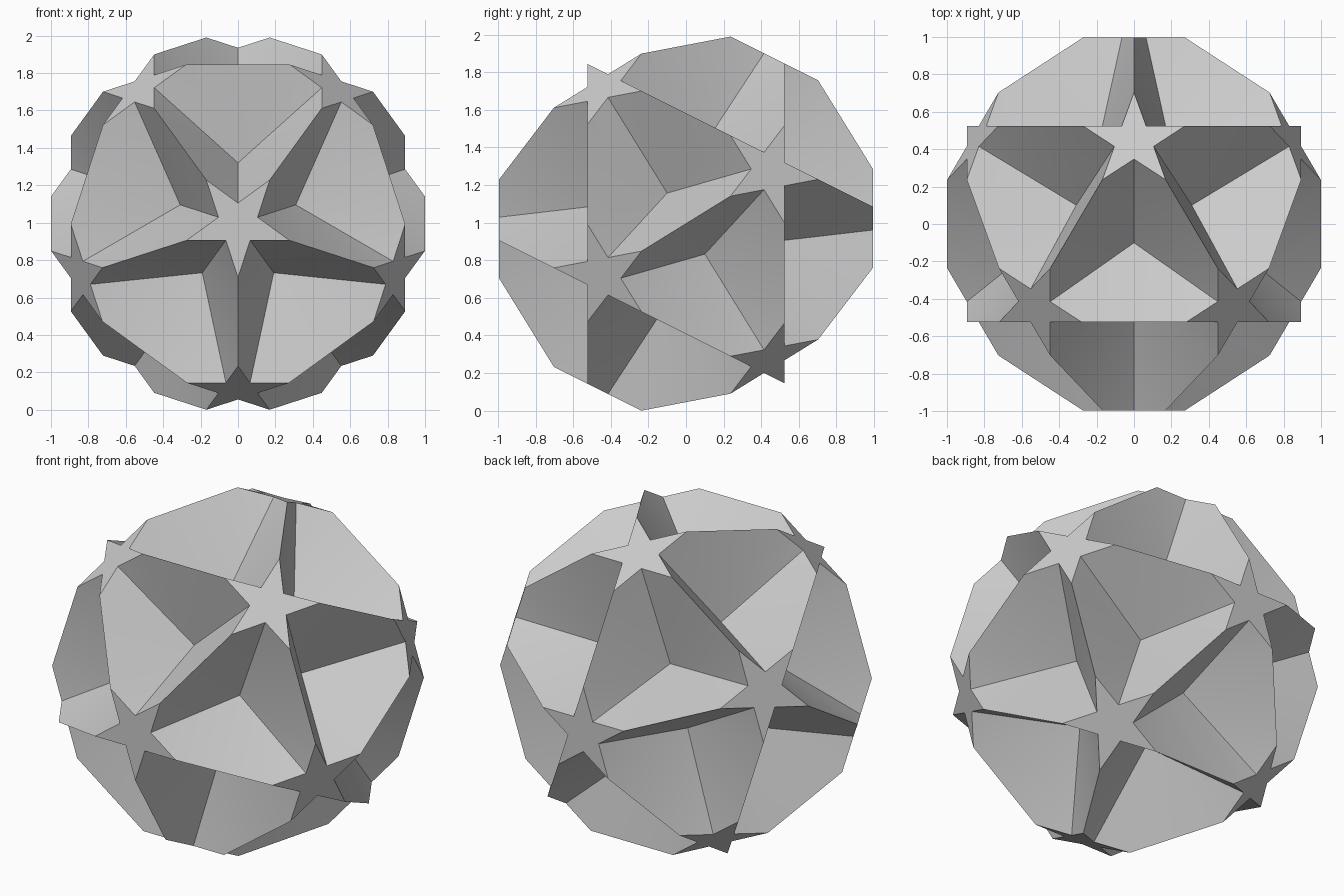
import bpy, bmesh, math
from itertools import combinations
from mathutils import Vector

if "Cube" in bpy.data.objects:
    bpy.data.objects.remove(bpy.data.objects["Cube"])

H, TIP, PIT = 0.996, 0.288, 0.535      # star plane distance, star tip radius, pit depth point
NOTCH = TIP * 0.382                    # inner radius of a regular five-pointed star

# Twelve five-fold axes, one of them facing the front
axes = [Vector((0, -1, 0))]
for k in range(5):
    a = math.radians(-90 + 72 * k)
    axes.append(Vector((math.cos(a) * 2, -1, math.sin(a) * 2)).normalized())
axes += [-v for v in axes]


def adjacent(i, j):
    return abs(axes[i].dot(axes[j]) - 1 / math.sqrt(5)) < 0.01


def on_star(i, target, radius):
    """Point in the plane of star i, offset towards a target direction."""
    n = axes[i]
    return n * H + (target - n * target.dot(n)).normalized() * radius


bm = bmesh.new()
tips, notches = {}, {}
rims = {i: [] for i in range(12)}
triples = [t for t in combinations(range(12), 3)
           if all(adjacent(a, b) for a, b in combinations(t, 2))]

# Star tips point at neighbouring stars
for i in range(12):
    for j in range(12):
        if i != j and adjacent(i, j):
            tips[i, j] = bm.verts.new(on_star(i, axes[j], TIP))
            rims[i].append(tips[i, j])

# Star notches point at the pits
for t in triples:
    c = sum((axes[i] for i in t), Vector()).normalized()
    for i in t:
        notches[i, t] = bm.verts.new(on_star(i, c, NOTCH))
        rims[i].append(notches[i, t])

# Flat star faces
for i, n in enumerate(axes):
    u = n.orthogonal().normalized()
    w = n.cross(u)
    bm.faces.new(sorted(rims[i], key=lambda v: math.atan2(v.co.dot(w), v.co.dot(u))))

# Three-sided pits between each three stars
for t in triples:
    c = sum((axes[i] for i in t), Vector()).normalized()
    p = bm.verts.new(c * PIT)
    for a, b in combinations(t, 2):
        bm.faces.new((p, tips[a, b], tips[b, a]))
        bm.faces.new((p, notches[a, t], tips[a, b]))
        bm.faces.new((p, tips[b, a], notches[b, t]))

bmesh.ops.recalc_face_normals(bm, faces=bm.faces[:])
low = min(v.co.z for v in bm.verts)
bmesh.ops.translate(bm, verts=bm.verts[:], vec=(0, 0, -low))

mesh = bpy.data.meshes.new("star_polyhedron")
bm.to_mesh(mesh)
bm.free()
obj = bpy.data.objects.new("star_polyhedron", mesh)
bpy.context.collection.objects.link(obj)
bpy.context.view_layer.objects.active = obj
obj.select_set(True)
bpy.ops.object.shade_smooth_by_angle(angle=math.radians(20))
